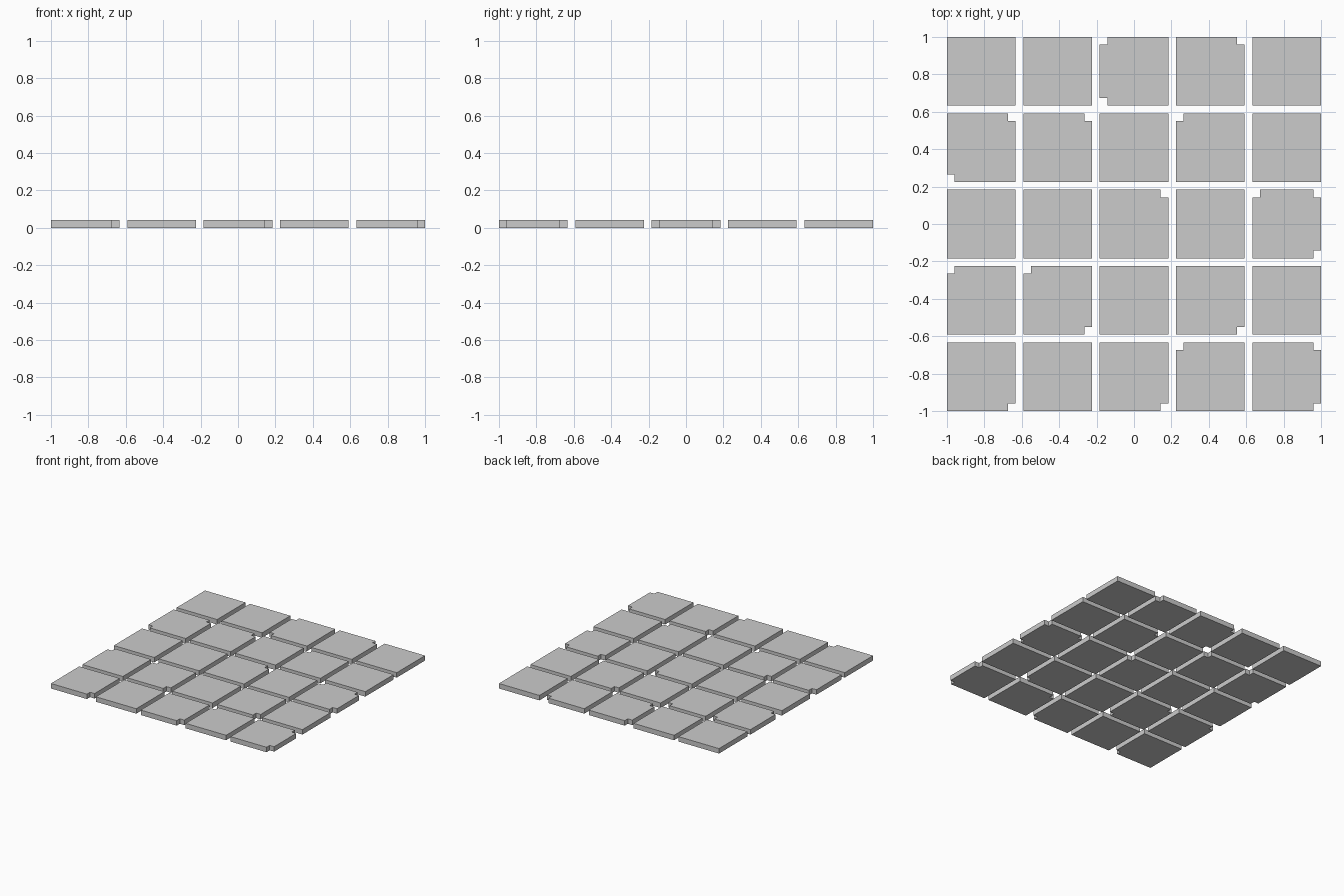
import bpy, bmesh

if "Cube" in bpy.data.objects:
    bpy.data.objects.remove(bpy.data.objects["Cube"])

U = 2 / 49            # module: tile = 9, gap = 1, notch = 1, thickness = 1
TILE, PITCH = 9 * U, 10 * U

# chipped corners per tile, rows from front (-y) to back, keyed by column
NOTCHES = [
    {0: ["BR"], 2: ["BR"], 3: ["TL"], 4: ["TR", "BR"]},
    {0: ["TL"], 1: ["TL", "BR"], 3: ["BR"]},
    {2: ["TR"], 4: ["TL", "TR", "BR"]},
    {0: ["TR", "BL"], 1: ["TR"], 3: ["TL"]},
    {2: ["TL", "BL"], 3: ["TR"]},
]
# corners in counter-clockwise order; True = the first notch step runs along y
CORNERS = [("BL", -1, -1, True), ("BR", 1, -1, False),
           ("TR", 1, 1, True), ("TL", -1, 1, False)]


def outline(cuts):
    """Square outline with a small square step at each chipped corner."""
    h, pts = TILE / 2, []
    for name, sx, sy, along_y in CORNERS:
        if name not in cuts:
            pts.append((sx * h, sy * h))
            continue
        i = h - U
        step = [(sx * h, sy * i), (sx * i, sy * i), (sx * i, sy * h)]
        pts += step if along_y else step[::-1]
    return pts


def paving_tile(name, cx, cy, cuts):
    bm = bmesh.new()
    face = bm.faces.new([bm.verts.new((x, y, 0)) for x, y in outline(cuts)])
    ext = bmesh.ops.extrude_face_region(bm, geom=[face], use_keep_orig=True)
    top = [v for v in ext["geom"] if isinstance(v, bmesh.types.BMVert)]
    bmesh.ops.translate(bm, verts=top, vec=(0, 0, U))
    bmesh.ops.recalc_face_normals(bm, faces=bm.faces)
    mesh = bpy.data.meshes.new(name)
    bm.to_mesh(mesh)
    bm.free()
    obj = bpy.data.objects.new(name, mesh)
    obj.location = (cx, cy, 0)
    bpy.context.collection.objects.link(obj)


# 5 x 5 grid of floor tiles
for row, chips in enumerate(NOTCHES):
    for col in range(5):
        paving_tile(f"floor_tile_{row}_{col}", (col - 2) * PITCH,
                    (row - 2) * PITCH, chips.get(col, []))
